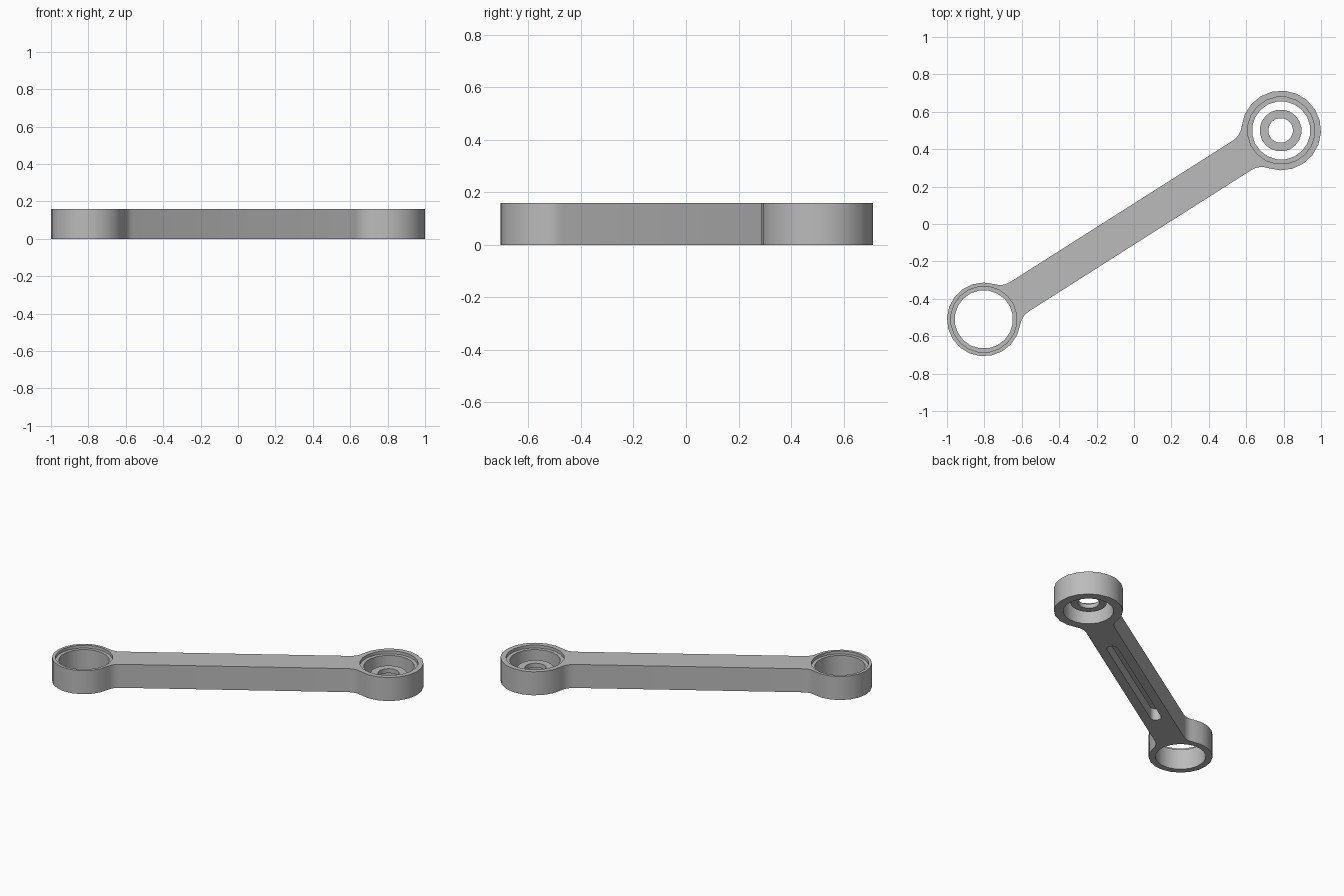
import bpy, bmesh
from math import pi, sin, cos, sqrt, atan2, radians
from mathutils import Vector

cube = bpy.data.objects.get("Cube")
if cube:
    bpy.data.objects.remove(cube, do_unlink=True)

HEIGHT = 0.16
BIG, BIG_R = Vector((0.787, 0.5)), 0.213
SMALL, SMALL_R = Vector((-0.803, -0.51)), 0.197
HOLE_R, ARM_HALF, FILLET, SIDES = 0.156, 0.093, 0.1, 20

grey = bpy.data.materials.new("plain_grey")
grey.use_nodes = True
grey.diffuse_color = (0.5, 0.5, 0.5, 1)
grey.node_tree.nodes["Principled BSDF"].inputs["Base Color"].default_value = (0.5, 0.5, 0.5, 1)


def arc(centre, radius, start, end, steps):
    return [centre + radius * Vector((cos(a), sin(a)))
            for a in (start + (end - start) * i / steps for i in range(steps + 1))]


def circle(centre, radius):
    return arc(centre, radius, pi / SIDES, 2 * pi + pi / SIDES, SIDES)[:-1]


def prism(name, outline, low, high):
    bm = bmesh.new()
    face = bm.faces.new([bm.verts.new((p.x, p.y, low)) for p in outline])
    grown = bmesh.ops.extrude_face_region(bm, geom=[face])
    top = [v for v in grown["geom"] if isinstance(v, bmesh.types.BMVert)]
    bmesh.ops.translate(bm, verts=top, vec=(0, 0, high - low))
    bmesh.ops.recalc_face_normals(bm, faces=bm.faces)
    mesh = bpy.data.meshes.new(name)
    bm.to_mesh(mesh)
    bm.free()
    mesh.materials.append(grey)
    obj = bpy.data.objects.new(name, mesh)
    bpy.context.collection.objects.link(obj)
    return obj


def activate(obj):
    bpy.ops.object.select_all(action='DESELECT')
    obj.select_set(True)
    bpy.context.view_layer.objects.active = obj


def cut(obj, outline, low, high):
    cutter = prism("cutter", outline, low, high)
    cutter.hide_render = True
    mod = obj.modifiers.new("cut", 'BOOLEAN')
    mod.operation, mod.solver, mod.object = 'DIFFERENCE', 'EXACT', cutter
    activate(obj)
    bpy.ops.object.modifier_apply(modifier=mod.name)
    bpy.data.objects.remove(cutter, do_unlink=True)


def end_outline(centre, radius, outward):
    """Rounded end with a tangent fillet on each side, counter-clockwise."""
    along = sqrt((radius + FILLET) ** 2 - (ARM_HALF + FILLET) ** 2)
    side = ARM_HALF + FILLET
    axis = atan2(outward.y, outward.x)
    normal = Vector((-outward.y, outward.x))
    spread = atan2(side, along)
    low = centre - outward * along - normal * side
    high = centre - outward * along + normal * side
    return (arc(low, FILLET, axis + pi / 2, axis + spread, 4)[:-1]
            + arc(centre, radius, axis - pi + spread, axis + pi - spread, 16)
            + arc(high, FILLET, axis - spread, axis - pi / 2, 4)[1:])


direction = (BIG - SMALL).normalized()
length = (BIG - SMALL).length

# Arm with both ring ends
link = prism("link_arm", end_outline(BIG, BIG_R, direction)
             + end_outline(SMALL, SMALL_R, -direction), 0, HEIGHT)

# Through holes, each with a shallow step at the top
for centre, step_r in ((BIG, 0.18), (SMALL, 0.177)):
    cut(link, circle(centre, HOLE_R), -0.1, HEIGHT + 0.1)
    cut(link, circle(centre, step_r), HEIGHT - 0.02, HEIGHT + 0.1)

# Blind rounded slot on the underside
axis = atan2(direction.y, direction.x)
slot = (arc(SMALL + direction * length * 0.27, 0.034, axis + pi / 2, axis + 3 * pi / 2, 8)
        + arc(SMALL + direction * length * 0.74, 0.034, axis - pi / 2, axis + pi / 2, 8))
cut(link, slot, -0.1, 0.08)

# Loose washer inside the large hole
washer = prism("inner_washer", circle(BIG + Vector((-0.003, 0)), 0.112), 0.06, 0.09)
cut(washer, circle(BIG + Vector((-0.003, 0)), 0.066), 0, HEIGHT)

for obj in (link, washer):
    activate(obj)
    bpy.ops.object.shade_smooth_by_angle(angle=radians(30))
